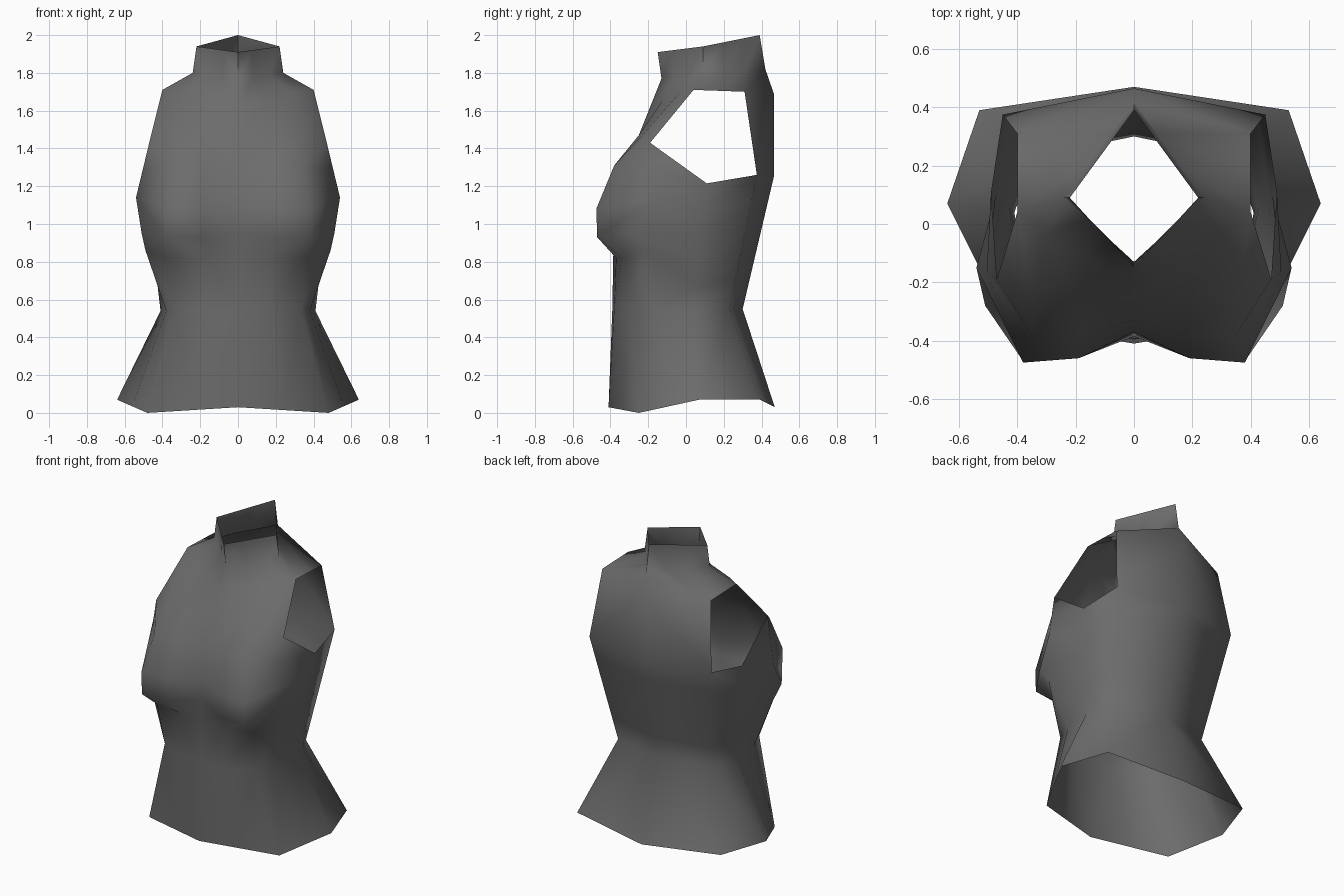
import bpy
import bmesh
import math
from mathutils import Vector

default_cube = bpy.data.objects.get("Cube")
if default_cube:
    bpy.data.objects.remove(default_cube, do_unlink=True)

# Row names from the hem up to the collar rim
ROWS = ["hem", "waist", "underbust", "bust_low", "bust", "chest",
        "armpit", "shoulder", "neck", "rim"]
UNIT = 0.01

# Vertical seams of the left half, in hundredths; missing rows are blended
front_centre = dict(hem=(0, -41, 3), waist=(0, -39, 55), underbust=(0, -38.5, 84),
                    bust=(0, -37, 108), chest=(0, -33, 130),
                    armpit=(0, -25, 147), shoulder=(0, -19, 162))
bust_inner = dict(hem=(24, -33, 1.5), waist=(17, -38, 55), underbust=(17, -37, 82),
                  bust_low=(19, -46, 93), bust=(19, -46, 108), chest=(18, -38, 131),
                  armpit=(19, -25, 147), shoulder=(16, -12, 166))
bust_outer = dict(hem=(48, -25, 0), waist=(33, -30, 55), underbust=(36, -34, 82),
                  bust_low=(38, -47, 93), bust=(38, -47.5, 108), chest=(35, -38, 131),
                  armpit=(35, -24, 146), shoulder=(30, -3, 170))
side_front = dict(hem=(56, -9, 3.5), waist=(38, -17, 54), underbust=(49, -22, 86),
                  bust_low=(51, -28, 95), bust=(54, -15, 114),
                  armpit=(47, -19, 143), shoulder=(40, 4, 171))
side = dict(hem=(64, 7, 7), waist=(41, 4, 54),
            armpit=(49, 11, 121.5), shoulder=(40, 18, 170.5))
side_back = dict(hem=(53, 39, 7), waist=(34, 23, 55),
                 armpit=(45, 37.5, 126), shoulder=(40, 31, 170))
back_centre = dict(hem=(0, 47, 3), waist=(0, 30, 55),
                   armpit=(0, 46.5, 125), shoulder=(0, 46.5, 169))
SEAMS = [front_centre, bust_inner, bust_outer, side_front,
         side, side_back, back_centre]
SIDE = SEAMS.index(side_front)


def add_neck_ring(row, front, flank, back):
    """Spread a four-cornered neck ring over all the seams."""
    front, flank, back = Vector(front), Vector(flank), Vector(back)
    last = len(SEAMS) - 1
    for i, seam in enumerate(SEAMS):
        if i <= SIDE:
            seam[row] = front.lerp(flank, i / SIDE)
        else:
            seam[row] = flank.lerp(back, (i - SIDE) / (last - SIDE))


def fill_seam(seam):
    """Return one point per row, blending between the given ones."""
    known = [i for i, name in enumerate(ROWS) if name in seam]
    points = []
    for i in range(len(ROWS)):
        low = max(k for k in known if k <= i)
        high = min(k for k in known if k >= i)
        blend = (i - low) / (high - low) if high > low else 0
        start, end = Vector(seam[ROWS[low]]), Vector(seam[ROWS[high]])
        points.append(start.lerp(end, blend) * UNIT)
    return points


def make_material(name, colour):
    material = bpy.data.materials.new(name)
    material.use_nodes = True
    material.diffuse_color = colour
    shader = next(n for n in material.node_tree.nodes if n.type == "BSDF_PRINCIPLED")
    shader.inputs["Base Color"].default_value = colour
    shader.inputs["Roughness"].default_value = 0.8
    return material


# Collar: a lozenge that rises towards the back
add_neck_ring("neck", (0, -13, 177), (24, 9, 180), (0, 42, 182))
add_neck_ring("rim", (0, -15, 191), (22, 9, 194), (0, 39, 200))

# Left half of the open garment shell, with the armhole left out
bm = bmesh.new()
grid = [[bm.verts.new(p) for p in fill_seam(seam)] for seam in SEAMS]
armhole_row = ROWS.index("armpit")
armhole_seams = (SIDE, SIDE + 1)
for c in range(len(SEAMS) - 1):
    for r in range(len(ROWS) - 1):
        if r == armhole_row and c in armhole_seams:
            continue
        bm.faces.new((grid[c][r], grid[c + 1][r],
                      grid[c + 1][r + 1], grid[c][r + 1]))
mesh = bpy.data.meshes.new("sleeveless_top")
bm.to_mesh(mesh)
bm.free()

top = bpy.data.objects.new("sleeveless_top", mesh)
bpy.context.collection.objects.link(top)
mesh.materials.append(make_material("charcoal_cloth", (0.15, 0.15, 0.15, 1)))

# Right half by mirroring, then smooth shading
mirror = top.modifiers.new("mirror_halves", "MIRROR")
mirror.use_axis = (True, False, False)
mirror.use_clip = True
bpy.ops.object.select_all(action="DESELECT")
top.select_set(True)
bpy.context.view_layer.objects.active = top
bpy.ops.object.modifier_apply(modifier=mirror.name)
bpy.ops.object.shade_smooth_by_angle(angle=math.radians(75))
